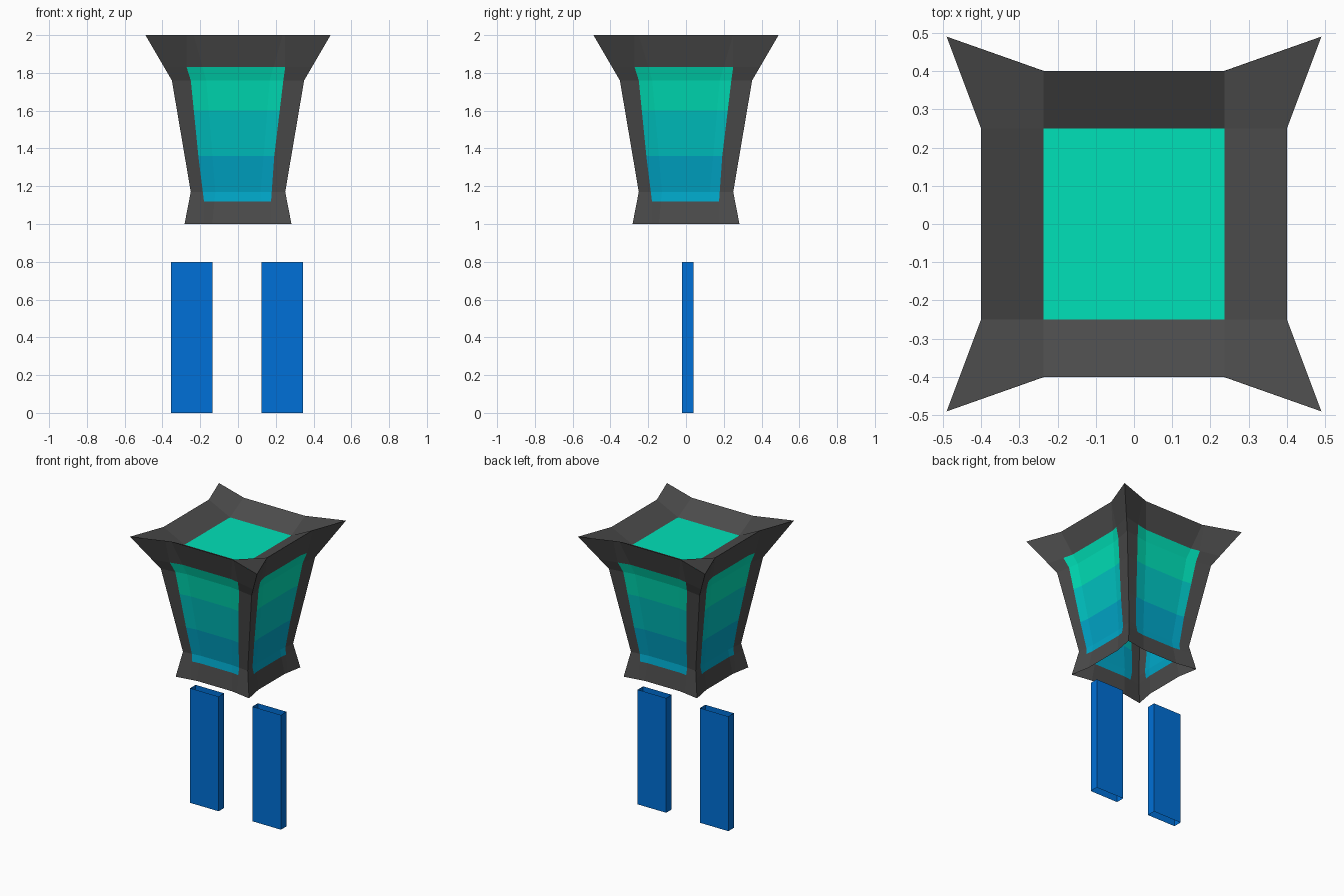
import bpy, bmesh
from mathutils import Matrix
from math import radians

if "Cube" in bpy.data.objects:
    bpy.data.objects.remove(bpy.data.objects["Cube"])


def material(name, rgb):
    m = bpy.data.materials.new(name)
    m.diffuse_color = (*rgb, 1)
    m.use_nodes = True
    m.node_tree.nodes["Principled BSDF"].inputs["Base Color"].default_value = m.diffuse_color
    return m


GRAY = material("dark_gray", (0.071, 0.071, 0.071))
GREEN = material("green_glass", (0.0, 0.75, 0.48))
TEAL = material("teal_glass", (0.0, 0.56, 0.55))
AZURE = material("azure_glass", (0.0, 0.385, 0.58))
BLUE = material("blue", (0.0, 0.16, 0.68))


def make(name, bm, mats):
    me = bpy.data.meshes.new(name)
    bm.to_mesh(me)
    bm.free()
    for m in mats:
        me.materials.append(m)
    ob = bpy.data.objects.new(name, me)
    bpy.context.collection.objects.link(ob)
    return ob


def lerp_profile(points, z):
    for (z0, a), (z1, b) in zip(points, points[1:]):
        if z <= z1:
            return a + (b - a) * (z - z0) / (z1 - z0)
    return points[-1][1]


# Corner distance, middle recess and window edges (left, right) by height
CORNER = [(1.0, 0.283), (1.17, 0.25), (1.76, 0.35), (2.0, 0.49)]
RECESS = [(1.0, 0.025), (1.17, 0.015), (1.76, 0.028), (2.0, 0.09)]
WIN_L = [(1.0, 0.18), (1.12, 0.18), (1.36, 0.21), (1.76, 0.25), (1.83, 0.272), (2.0, 0.272)]
WIN_R = [(1.0, 0.175), (1.12, 0.175), (1.36, 0.192), (1.76, 0.24), (1.83, 0.25), (2.0, 0.25)]
ROWS = [1.0, 1.12, 1.17, 1.36, 1.6, 1.76, 1.83, 2.0]


# Lantern wall: folded sheet with recessed middle and a banded window
def wall(name, turn, fold):
    bm = bmesh.new()
    grid = []
    for z in ROWS:
        c = lerp_profile(CORNER, z)
        f = fold * c
        row = []
        for x in (-c, -lerp_profile(WIN_L, z), -f, f, lerp_profile(WIN_R, z), c):
            t = max(0, (abs(x) - f) / (c - f))
            d = c - lerp_profile(RECESS, z) * (1 - t)
            row.append(bm.verts.new((x, -d, z)))
        grid.append(row)
    for j in range(len(ROWS) - 1):
        mid = (ROWS[j] + ROWS[j + 1]) / 2
        for i in range(5):
            face = bm.faces.new((grid[j][i], grid[j][i + 1], grid[j + 1][i + 1], grid[j + 1][i]))
            if 1 <= i <= 3 and 1.12 < mid < 1.83:
                face.material_index = 3 if mid < 1.36 else 2 if mid < 1.6 else 1
    bm.transform(Matrix.Rotation(radians(turn), 4, 'Z'))
    make(name, bm, [GRAY, GREEN, TEAL, AZURE])


wall("front_wall", 0, 0.48)
wall("right_wall", 90, 0.51)
wall("back_wall", 180, 0.48)
wall("left_wall", 270, 0.51)

# Top: sloped rim around a sunken glass pane
bm = bmesh.new()
sx, sy = 0.237, 0.25
grid = []
for j in range(4):
    row = []
    for i in range(4):
        x, y = (-sx, sx)[i > 1], (-sy, sy)[j > 1]
        side_x, side_y = i in (0, 3), j in (0, 3)
        outer = 0.49 if side_x and side_y else 0.40
        if side_x:
            x = outer if x > 0 else -outer
        if side_y:
            y = outer if y > 0 else -outer
        row.append(bm.verts.new((x, y, 2.0 if side_x or side_y else 1.92)))
    grid.append(row)
for j in range(3):
    for i in range(3):
        face = bm.faces.new((grid[j][i], grid[j][i + 1], grid[j + 1][i + 1], grid[j + 1][i]))
        face.material_index = int(i == 1 and j == 1)
make("lantern_top", bm, [GRAY, GREEN])

# Legs: flat tubes open at both ends
for name, x in (("left_leg", -0.245), ("right_leg", 0.235)):
    bm = bmesh.new()
    bmesh.ops.create_cube(bm, size=1)
    ends = [f for f in bm.faces if abs(f.normal.z) > 0.5]
    bmesh.ops.delete(bm, geom=ends, context='FACES_ONLY')
    bm.transform(Matrix.Translation((x, 0.01, 0.4)) @ Matrix.Diagonal((0.22, 0.06, 0.8, 1)))
    make(name, bm, [BLUE])
